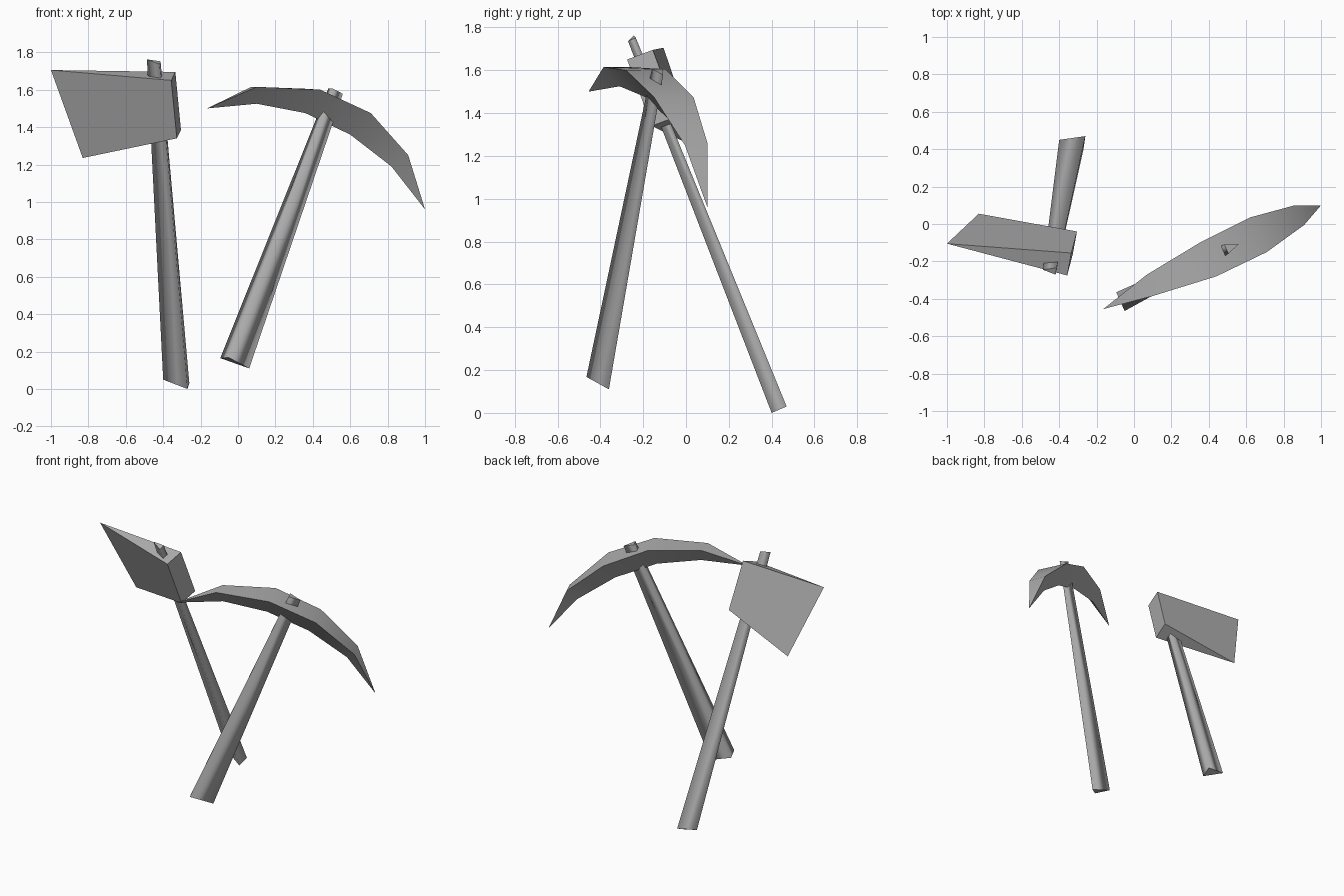
import bpy
import bmesh
from math import radians
from mathutils import Vector

cube = bpy.data.objects.get("Cube")
if cube:
    bpy.data.objects.remove(cube, do_unlink=True)

GREY = (0.42, 0.42, 0.42, 1)
grey = bpy.data.materials.new("plain grey")
grey.use_nodes = True
grey.diffuse_color = GREY
bsdf = next(n for n in grey.node_tree.nodes if n.type == 'BSDF_PRINCIPLED')
bsdf.inputs["Base Color"].default_value = GREY


def finish(name, bm):
    bmesh.ops.recalc_face_normals(bm, faces=bm.faces[:])
    mesh = bpy.data.meshes.new(name)
    bm.to_mesh(mesh)
    bm.free()
    mesh.materials.append(grey)
    obj = bpy.data.objects.new(name, mesh)
    bpy.context.collection.objects.link(obj)
    return obj


def loft(name, rings, round_sides=False):
    """Skin a row of triangular rings; a ring of one point is a tip."""
    bm = bmesh.new()
    rows = [[bm.verts.new(p) for p in ring] for ring in rings]
    sides = set()
    for a, b in zip(rows, rows[1:]):
        for i in range(3):
            j = (i + 1) % 3
            if len(a) == 1:
                corners = (a[0], b[i], b[j])
            elif len(b) == 1:
                corners = (a[i], b[0], a[j])
            else:
                corners = (a[i], b[i], b[j], a[j])
            sides.add(bm.faces.new(corners))
    for row in (rows[0], rows[-1]):
        if len(row) == 3:
            bm.faces.new(row)
    bmesh.ops.recalc_face_normals(bm, faces=bm.faces[:])
    for face in bm.faces:
        face.smooth = face in sides
    for edge in bm.edges:
        both_sides = all(f in sides for f in edge.link_faces)
        edge.smooth = both_sides and (
            round_sides or edge.calc_face_angle(0) < radians(40))
    return finish(name, bm)


def handle(name, foot, top, taper):
    """Tapered triangular shaft whose top ring is a shrunk copy of its foot."""
    foot = [Vector(p) for p in foot]
    centre = sum(foot, Vector()) / 3
    head = [Vector(top) + (p - centre) * taper for p in foot]
    return loft(name, [foot, head], round_sides=True)


# Axe: leaning shaft and wedge-shaped head
handle("axe_handle",
       [(-0.40, 0.45, 0.05), (-0.26, 0.47, 0.03), (-0.27, 0.40, 0.0)],
       (-0.44, -0.25, 1.75), 0.52)

blade = [Vector((-1.0, -0.105, 1.705)), Vector((-0.83, 0.055, 1.235))]
poll_back = [Vector((-0.335, -0.155, 1.695)), Vector((-0.305, -0.04, 1.385))]
thickness = Vector((-0.022, -0.12, -0.045))
poll_front = [p + thickness for p in poll_back]
bm = bmesh.new()
b, k, f = ([bm.verts.new(p) for p in pair] for pair in (blade, poll_back, poll_front))
for corners in ((b[0], k[0], k[1], b[1]), (b[0], b[1], f[1], f[0]),
                (k[0], f[0], f[1], k[1]), (b[0], f[0], k[0]), (b[1], k[1], f[1])):
    bm.faces.new(corners)
finish("axe_head", bm)

# Pickaxe: leaning shaft and curved head, flat on top with a keel below
handle("pickaxe_handle",
       [(-0.095, -0.365, 0.165), (0.06, -0.36, 0.11), (-0.05, -0.465, 0.168)],
       (0.516, -0.125, 1.597), 0.5)

loft("pickaxe_head", [
    [(-0.165, -0.455, 1.5)],
    [(0.10, -0.385, 1.615), (0.07, -0.27, 1.615), (0.10, -0.31, 1.525)],
    [(0.44, -0.28, 1.60), (0.36, -0.095, 1.605), (0.36, -0.19, 1.475)],
    [(0.71, -0.15, 1.475), (0.62, 0.035, 1.475), (0.60, -0.07, 1.36)],
    [(0.91, -0.005, 1.25), (0.86, 0.10, 1.26), (0.82, 0.04, 1.19)],
    [(1.0, 0.10, 0.96)],
])
